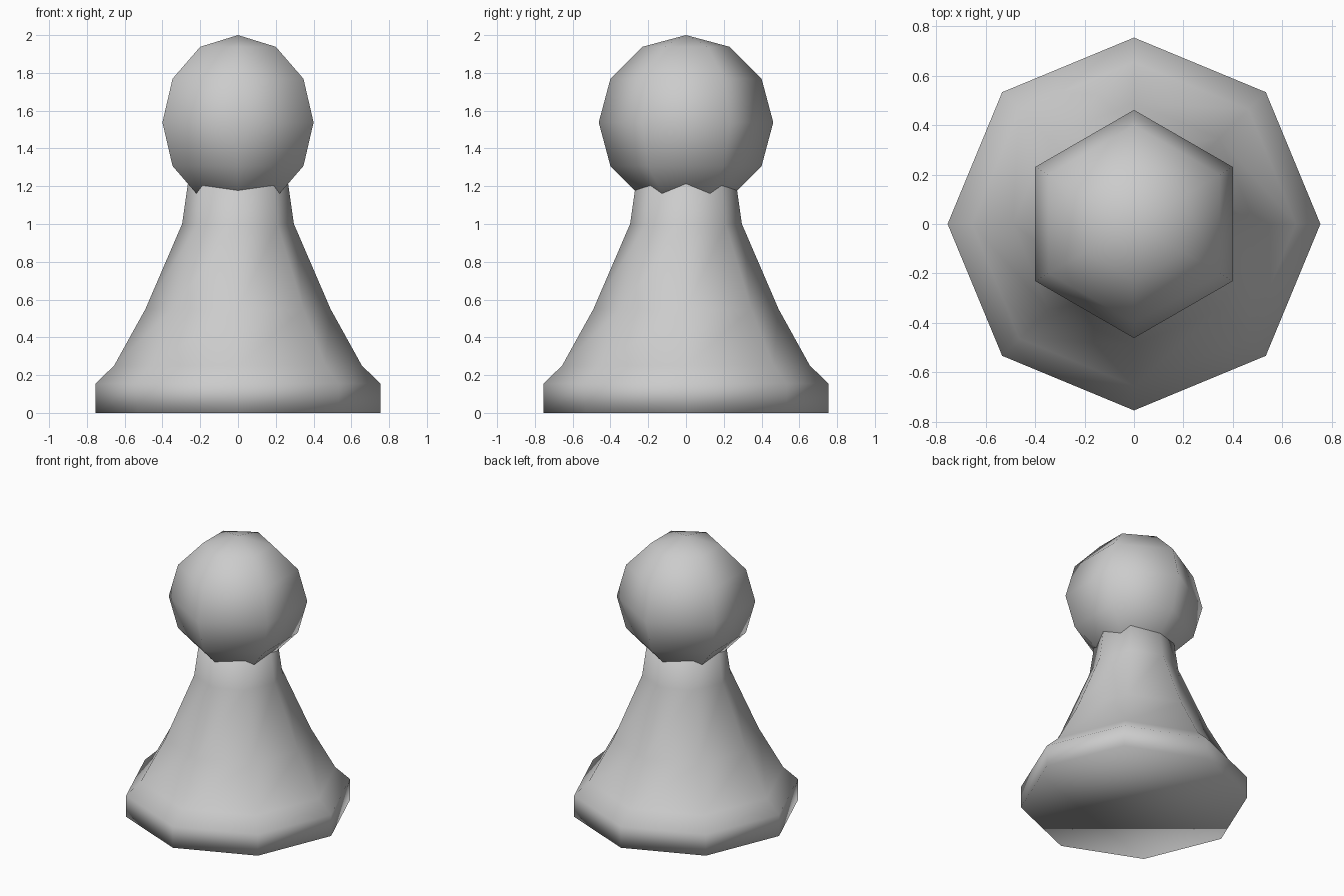
import bpy, bmesh
from math import cos, sin, pi

if "Cube" in bpy.data.objects:
    bpy.data.objects.remove(bpy.data.objects["Cube"])


def lathe(name, profile, sides, turn=0.0):
    """Spin (radius, z) points into a closed smooth solid; radius 0 makes a pole."""
    bm = bmesh.new()
    rings = []
    for r, z in profile:
        count = sides if r > 0 else 1
        rings.append([bm.verts.new((r * cos(turn + 2 * pi * i / sides),
                                    r * sin(turn + 2 * pi * i / sides), z))
                      for i in range(count)])
    for a, b in zip(rings, rings[1:]):
        for i in range(sides):
            j = (i + 1) % sides
            quad = [a[i % len(a)], a[j % len(a)], b[j % len(b)], b[i % len(b)]]
            bm.faces.new(list(dict.fromkeys(quad)))
    for ring in (rings[0], rings[-1]):
        if len(ring) > 1:
            bm.faces.new(ring)
    bmesh.ops.recalc_face_normals(bm, faces=bm.faces)
    for f in bm.faces:
        f.smooth = True
    mesh = bpy.data.meshes.new(name)
    bm.to_mesh(mesh)
    bm.free()
    obj = bpy.data.objects.new(name, mesh)
    bpy.context.collection.objects.link(obj)
    return obj


# Eight-sided body: foot, flared skirt and neck running up into the head
lathe("body", [(0.755, 0), (0.755, 0.155), (0.656, 0.25), (0.49, 0.55),
               (0.296, 1.0), (0.253, 1.3)], 8)

# Six-sided ball head with a corner facing front and back
R, CZ, RINGS = 0.462, 1.538, 6
ball = [(R * sin(pi * k / RINGS) if 0 < k < RINGS else 0,
         CZ - R * cos(pi * k / RINGS)) for k in range(RINGS + 1)]
lathe("head", ball, 6, pi / 2)
